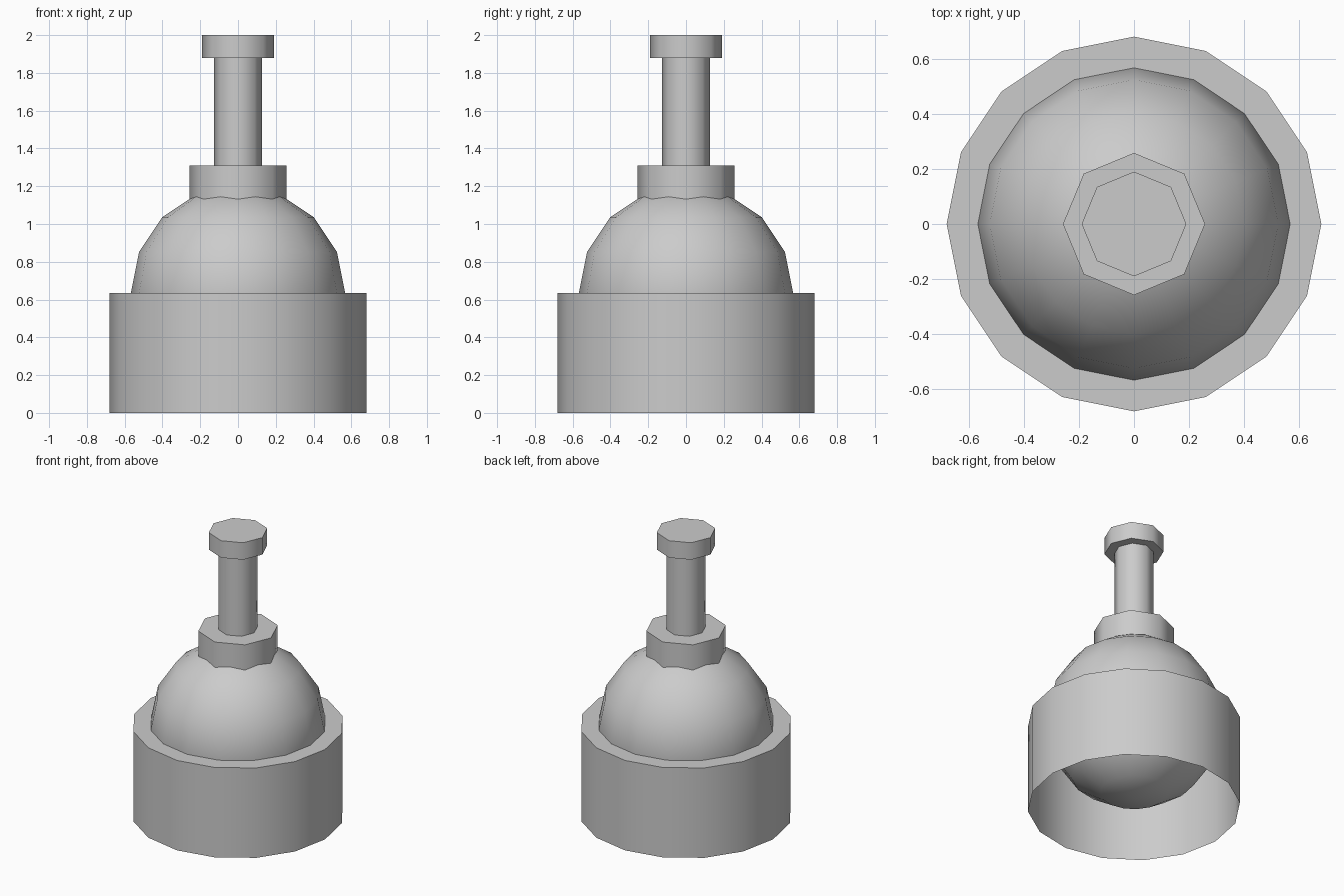
import bpy, bmesh, math

if "Cube" in bpy.data.objects:
    bpy.data.objects.remove(bpy.data.objects["Cube"])


def smooth(obj):
    bpy.ops.object.select_all(action='DESELECT')
    obj.select_set(True)
    bpy.context.view_layer.objects.active = obj
    bpy.ops.object.shade_smooth_by_angle(angle=math.radians(50))


def cylinder(name, sides, radius, z0, z1, open_bottom=False):
    bpy.ops.mesh.primitive_cylinder_add(vertices=sides, radius=radius, depth=z1 - z0,
                                        location=(0, 0, (z0 + z1) / 2))
    obj = bpy.context.object
    obj.name = name
    if open_bottom:
        bm = bmesh.new()
        bm.from_mesh(obj.data)
        bm.normal_update()
        bottom = [f for f in bm.faces if f.normal.z < -0.9]
        bmesh.ops.delete(bm, geom=bottom, context='FACES')
        bm.to_mesh(obj.data)
        bm.free()
    smooth(obj)
    return obj


# Wide base, hollow and open underneath
cylinder("base", 16, 0.68, 0.0, 0.635, open_bottom=True)

# Ball half sunk into the base, its lower half visible from below
bpy.ops.mesh.primitive_uv_sphere_add(segments=16, ring_count=8, radius=0.567,
                                     location=(0, 0, 0.635))
ball = bpy.context.object
ball.name = "ball"
smooth(ball)

# Collar, stem and end cap
cylinder("collar", 8, 0.258, 1.12, 1.31)
cylinder("stem", 8, 0.126, 1.31, 1.88)
cylinder("end_cap", 8, 0.19, 1.88, 2.0)
